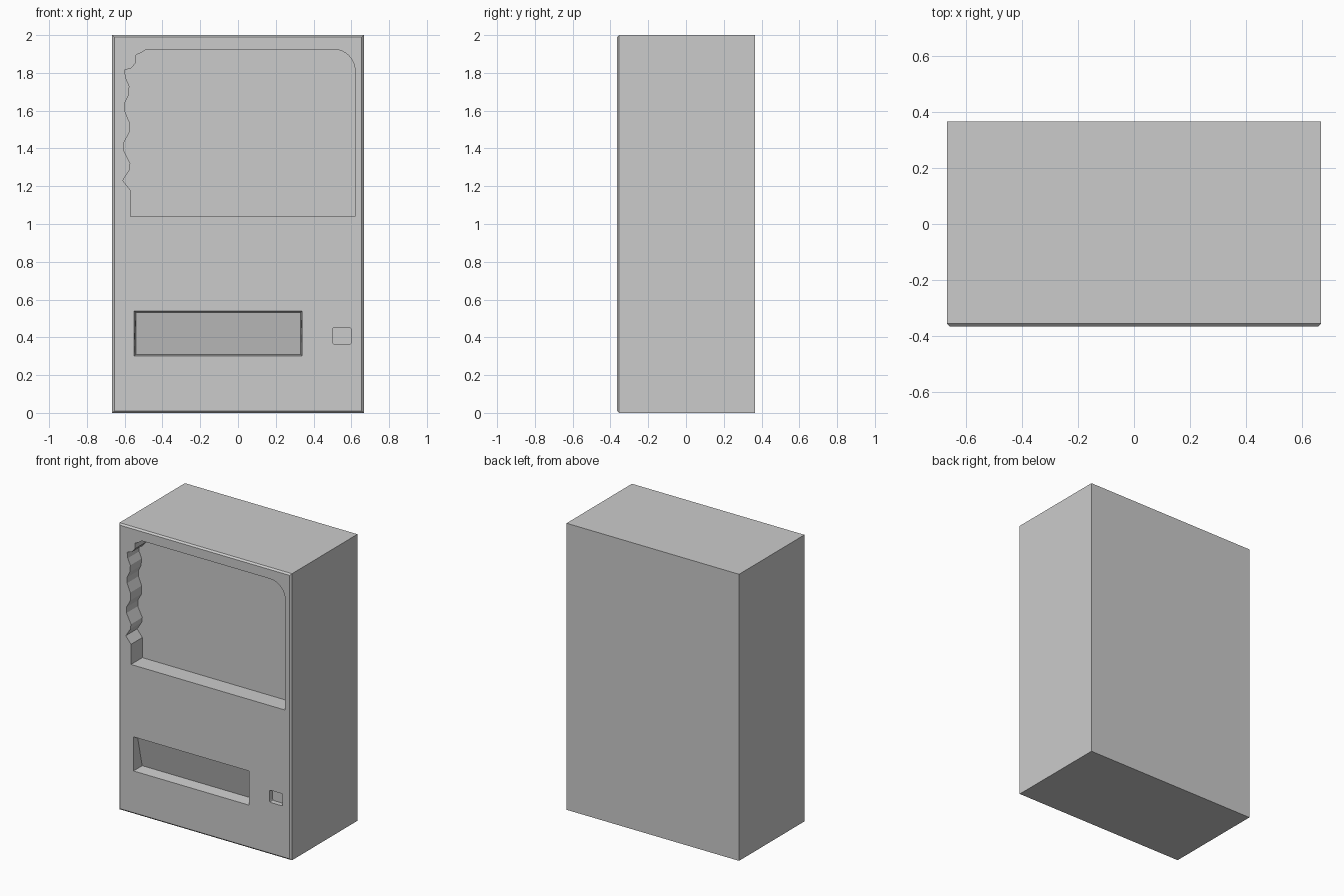
import bpy, bmesh, math

if "Cube" in bpy.data.objects:
    bpy.data.objects.remove(bpy.data.objects["Cube"], do_unlink=True)

W, D, H = 0.666, 0.366, 2.0      # half width, half depth, height
FRONT = -D

grey = bpy.data.materials.new("light grey")
grey.use_nodes = True
colour = (0.6, 0.6, 0.6, 1)
grey.diffuse_color = colour
grey.node_tree.nodes["Principled BSDF"].inputs["Base Color"].default_value = colour


def loft(name, rings):
    """Closed solid through rings of (y, [(x, z), ...])."""
    bm = bmesh.new()
    loops = [[bm.verts.new((x, y, z)) for x, z in pts] for y, pts in rings]
    for a, b in zip(loops, loops[1:]):
        for i in range(len(a)):
            j = (i + 1) % len(a)
            bm.faces.new((a[i], a[j], b[j], b[i]))
    bm.faces.new(loops[0])
    bm.faces.new(loops[-1])
    bmesh.ops.recalc_face_normals(bm, faces=bm.faces)
    mesh = bpy.data.meshes.new(name)
    bm.to_mesh(mesh)
    bm.free()
    mesh.materials.append(grey)
    obj = bpy.data.objects.new(name, mesh)
    bpy.context.collection.objects.link(obj)
    return obj


def rect(x0, x1, z0, z1):
    return [(x0, z0), (x1, z0), (x1, z1), (x0, z1)]


def arc(cx, cz, r, start, end, n):
    return [(cx + r * math.cos(math.radians(start + (end - start) * i / n)),
             cz + r * math.sin(math.radians(start + (end - start) * i / n)))
            for i in range(n + 1)]


# Cabinet with a chamfered front rim
c = 0.011
cabinet = loft("cabinet", [
    (FRONT, rect(-W + c, W - c, c, H - c)),
    (FRONT + c, rect(-W, W, 0, H)),
    (D, rect(-W, W, 0, H))])

# Display window: rounded upper corner, stepped and wavy left side
window = [(-0.57, 1.04), (0.62, 1.04)]
window += arc(0.505, 1.81, 0.115, 0, 90, 8)
window += [(-0.485, 1.925), (-0.515, 1.905), (-0.54, 1.895), (-0.54, 1.855),
           (-0.565, 1.825), (-0.6, 1.815), (-0.595, 1.775), (-0.575, 1.73),
           (-0.58, 1.68), (-0.6, 1.64), (-0.6, 1.6), (-0.575, 1.54),
           (-0.575, 1.485), (-0.605, 1.43), (-0.605, 1.39), (-0.57, 1.32),
           (-0.575, 1.285), (-0.61, 1.23), (-0.57, 1.18)]
window_cutter = loft("window_cutter", [(FRONT - 0.1, window), (FRONT + 0.125, window)])

# Delivery tray: slightly tapered recess whose back flap leans out at the top
tray = rect(-0.55, 0.34, 0.302, 0.54)
tray_cutter = loft("tray_cutter", [
    (FRONT - 0.1, tray), (FRONT, tray),
    (FRONT + 0.03, rect(-0.541, 0.332, 0.31, 0.532))])
for v in tray_cutter.data.vertices:
    if v.co.y > FRONT + 0.01 and v.co.z < 0.4:
        v.co.y += 0.052

# Coin return with rounded corners
coin, r = [], 0.008
for cx, cz, a in ((0.6 - r, 0.45 - r, 0), (0.5 + r, 0.45 - r, 90),
                  (0.5 + r, 0.365 + r, 180), (0.6 - r, 0.365 + r, 270)):
    coin += arc(cx, cz, r, a, a + 90, 2)
coin_cutter = loft("coin_cutter", [(FRONT - 0.1, coin), (FRONT + 0.035, coin)])

# Cut the recesses and keep the finished mesh
cutters = [window_cutter, tray_cutter, coin_cutter]
for cutter in cutters:
    cutter.hide_render = True
    mod = cabinet.modifiers.new(cutter.name, 'BOOLEAN')
    mod.operation = 'DIFFERENCE'
    mod.solver = 'EXACT'
    mod.object = cutter
bpy.context.view_layer.update()
finished = bpy.data.meshes.new_from_object(
    cabinet.evaluated_get(bpy.context.evaluated_depsgraph_get()))
cabinet.modifiers.clear()
cabinet.data = finished
for cutter in cutters:
    bpy.data.objects.remove(cutter, do_unlink=True)
